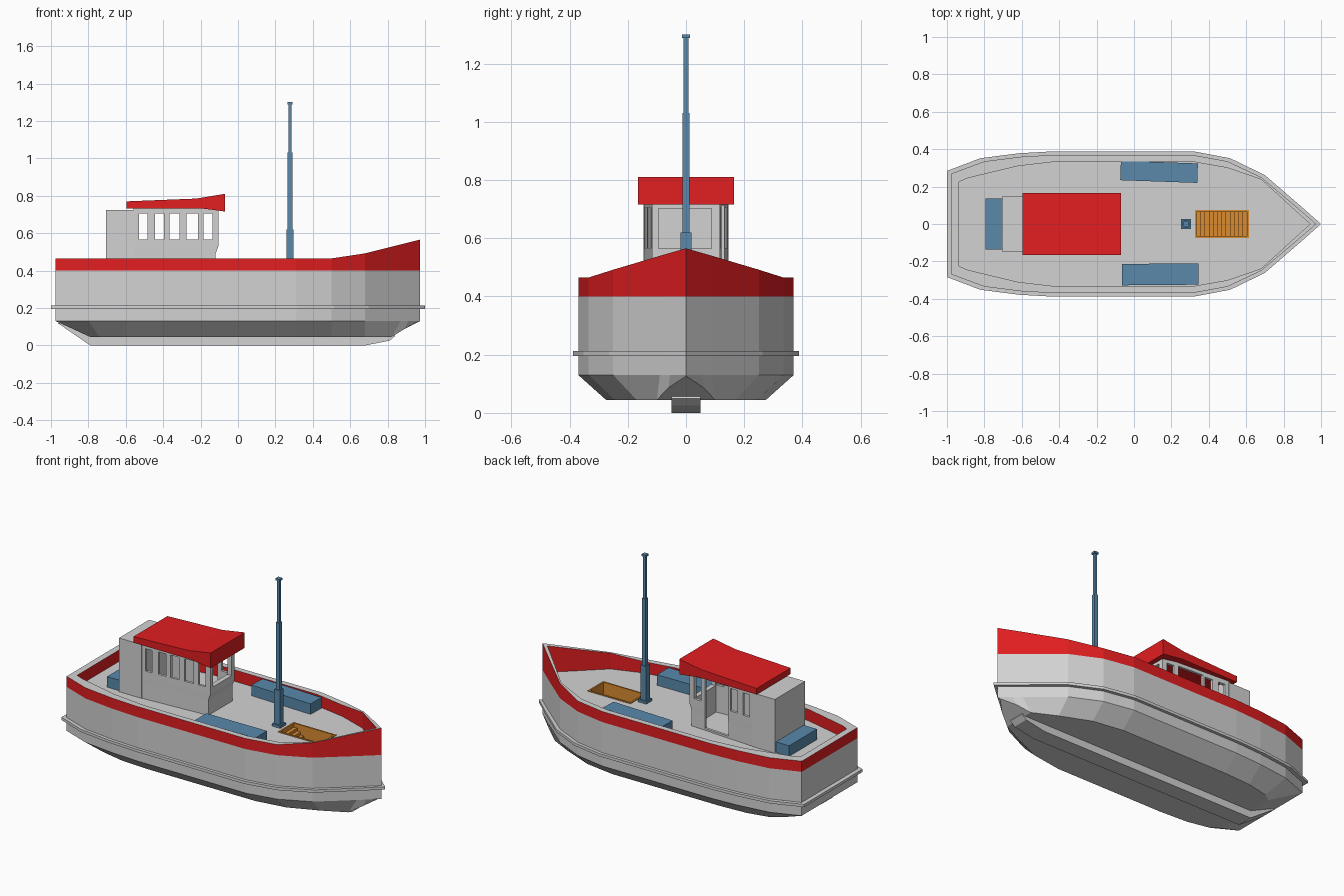
import bpy, bmesh, math
from mathutils import Matrix, Vector

cube = bpy.data.objects.get("Cube")
if cube:
    bpy.data.objects.remove(cube, do_unlink=True)


def material(name, rgb):
    m = bpy.data.materials.new(name)
    m.use_nodes = True
    m.diffuse_color = (*rgb, 1)
    m.node_tree.nodes["Principled BSDF"].inputs["Base Color"].default_value = (*rgb, 1)
    return m


GREY = material("light grey", (0.65, 0.65, 0.65))
RED = material("red", (0.76, 0.013, 0.015))
BLUE = material("steel blue", (0.10, 0.25, 0.41))
ORANGE = material("orange", (0.70, 0.26, 0.03))


def finish(name, bm, *mats):
    bmesh.ops.recalc_face_normals(bm, faces=bm.faces)
    mesh = bpy.data.meshes.new(name)
    bm.to_mesh(mesh)
    bm.free()
    for m in mats:
        mesh.materials.append(m)
    obj = bpy.data.objects.new(name, mesh)
    bpy.context.scene.collection.objects.link(obj)
    return obj


def box(name, lo, hi, mat, turn=0):
    lo, hi = Vector(lo), Vector(hi)
    bm = bmesh.new()
    place = Matrix.Translation((lo + hi) / 2) @ Matrix.Rotation(math.radians(turn), 4, "Z")
    bmesh.ops.create_cube(bm, size=1, matrix=place @ Matrix.Diagonal((*(hi - lo), 1)))
    return finish(name, bm, mat)


def strip_cap(bm, row):
    """Close a mirrored ring with bands running from side to side."""
    n = len(row)
    for i in range(n // 2):
        face = [row[i], row[i + 1], row[n - 2 - i], row[n - 1 - i]]
        bm.faces.new(list(dict.fromkeys(face)))


def loft(name, rings, mats, paint=(), cap=lambda bm, row: bm.faces.new(row)):
    """Skin a stack of equal rings; paint gives the material slot of each band."""
    bm = bmesh.new()
    rows = [[bm.verts.new(p) for p in ring] for ring in rings]
    if cap:
        cap(bm, rows[0])
        cap(bm, rows[-1])
    else:
        rows.append(rows[0])
    for k, (a, b) in enumerate(zip(rows, rows[1:])):
        for i in range(len(a)):
            j = (i + 1) % len(a)
            face = bm.faces.new((a[i], a[j], b[j], b[i]))
            face.material_index = paint[k] if paint else 0
    return finish(name, bm, *mats)


def cut(obj, cutter):
    """Subtract the cutter and bake the result."""
    cutter.hide_render = True
    mod = obj.modifiers.new("cut", "BOOLEAN")
    mod.operation, mod.solver, mod.object = "DIFFERENCE", "EXACT", cutter
    bpy.context.view_layer.update()
    graph = bpy.context.evaluated_depsgraph_get()
    baked = bpy.data.meshes.new_from_object(obj.evaluated_get(graph))
    obj.modifiers.clear()
    obj.data = baked
    bpy.data.objects.remove(cutter, do_unlink=True)


def cut_box(obj, lo, hi):
    cut(obj, box("cutter", lo, hi, GREY))


def ring(half, height, sx=1, sy=1):
    """Mirror a half outline (stern to bow) into a closed ring."""
    both = half + [(x, -y) for x, y in reversed(half) if y > 0]
    z = height if callable(height) else lambda x: height
    return [(x * sx, y * sy, z(x)) for x, y in both]


def sheer(x):
    if x < 0.5:
        return 0.465
    return 0.465 + (x - 0.5) * 0.15 if x < 0.7 else 0.492 + (x - 0.68) * 0.25


def forefoot(x):
    return 0.045 + max(0, x - 0.82) * 0.6


# Hull with bulwark, sunken deck and a ramped forefoot
DECK = 0.395
side = [(-.975, .27), (-.8, .335), (-.6, .36), (-.42, .37),
        (.31, .37), (.5, .335), (.68, .25), (.87, .09), (.974, 0)]
bottom = [(-.79, .2), (-.74, .235), (-.6, .265), (-.42, .275),
          (.31, .275), (.5, .245), (.68, .17), (.82, .1), (.89, .06), (.955, 0)]
side.insert(8, (.91, .0554))
inner = [(-.935, .225), (-.89, .245), (-.62, .31), (-.4, .335),
         (.3, .335), (.5, .3), (.68, .238), (.85, .083), (.88, .056), (.942, 0)]
hull = loft("hull", [ring(bottom, forefoot), ring(side, .13), ring(side, .4),
                     ring(side, sheer), ring(inner, sheer), ring(inner, DECK)],
            (GREY, RED), paint=(0, 0, 1, 0, 1), cap=strip_cap)
cut_box(hull, (.327, -.073, .12), (.613, .073, .7))

# Rubbing strake around the hull
loft("rub_rail", [ring(side, .195, .99, .99), ring(side, .195, 1.0265, 1.05),
                  ring(side, .212, 1.0265, 1.05), ring(side, .212, .99, .99)],
     (GREY,), cap=None)

# Keel
keel = [(-.965, .12), (-.79, 0), (.68, 0), (.81, .025), (.84, .05), (.82, .1), (-.8, .1)]
loft("keel", [[(x, y, z) for x, z in keel] for y in (-.05, .05)], (GREY,))


# Wheelhouse shell, narrowing forward, with an undercut front
def house_ring(z, aft, fore, wide, narrow):
    return [(aft, wide, z), (fore, narrow, z), (fore, -narrow, z), (aft, -wide, z)]


FLOOR = DECK - .005
house = loft("wheelhouse", [house_ring(z, -.56, fore, .144, .116) for z, fore in
                            ((FLOOR, -.12), (.49, -.12), (.53, -.105), (.736, -.105))], (GREY,))
cut(house, loft("cutter", [house_ring(z, -.54, -.134, .127, .102)
                           for z in (DECK + .005, .8)], (GREY,)))
windows = [(-.53, -.485), (-.445, -.395), (-.365, -.312), (-.275, -.215), (-.185, -.137)]
for i, (a, b) in enumerate(windows):
    cut_box(house, (a, -.2, .567), (b, -.08, .705))
    if i not in (2, 3):
        cut_box(house, (a, .08, .567), (b, .2, .705))
cut_box(house, (-.38, .08, DECK + .012), (-.215, .2, .712))
cut_box(house, (-.15, -.095, .565), (-.05, .088, .702))

# Casing behind the wheelhouse
box("aft_casing", (-.706, -.146, FLOOR), (-.553, .146, .725), GREY)

# Roof with a kicked-up visor
roof = [(-.595, .733), (-.2, .733), (-.07, .716), (-.07, .81), (-.22, .785), (-.595, .77)]
loft("roof", [[(x, y, z) for x, z in roof] for y in (-.165, .165)], (RED,))

# Deck lockers
box("aft_locker", (-.795, -.135, FLOOR), (-.706, .135, .46), BLUE)
box("port_locker", (-.072, .227, FLOOR), (.34, .331, .46), BLUE, -2)
box("starboard_locker", (-.065, -.326, FLOOR), (.345, -.212, .46), BLUE, .5)

# Square mast in stepped sections
MAST_X = .278
sections = [("mast_foot", .028, FLOOR, DECK + .015), ("mast_base", .019, DECK, .62),
            ("mast_lower", .0125, .62, 1.03), ("mast_upper", .0085, 1.03, 1.29),
            ("mast_cap", .014, 1.288, 1.3)]
for name, r, z0, z1 in sections:
    box(name, (MAST_X - r, -r, z0), (MAST_X + r, r, z1), BLUE)

# Hatch liner and companionway steps
x0, x1, w, t = .325, .615, .075, .01
RIM = DECK + .005
for s, name in ((1, "port"), (-1, "starboard")):
    y = sorted((s * w, s * (w - t)))
    box("hatch_" + name + "_wall", (x0, y[0], .122), (x1, y[1], RIM), ORANGE)
box("hatch_aft_wall", (x0, -w + t, .122), (x0 + t, w - t, RIM), ORANGE)
box("hatch_fore_wall", (x1 - t, -w + t, .122), (x1, w - t, RIM), ORANGE)
STEPS = 12
run = (x1 - x0 - 2 * t) / STEPS
for i in range(STEPS):
    a = x0 + t + i * run
    box(f"hatch_step_{i + 1}", (a, -w + t, .122), (a + run, w - t, DECK - .02 - i * .018), ORANGE)
